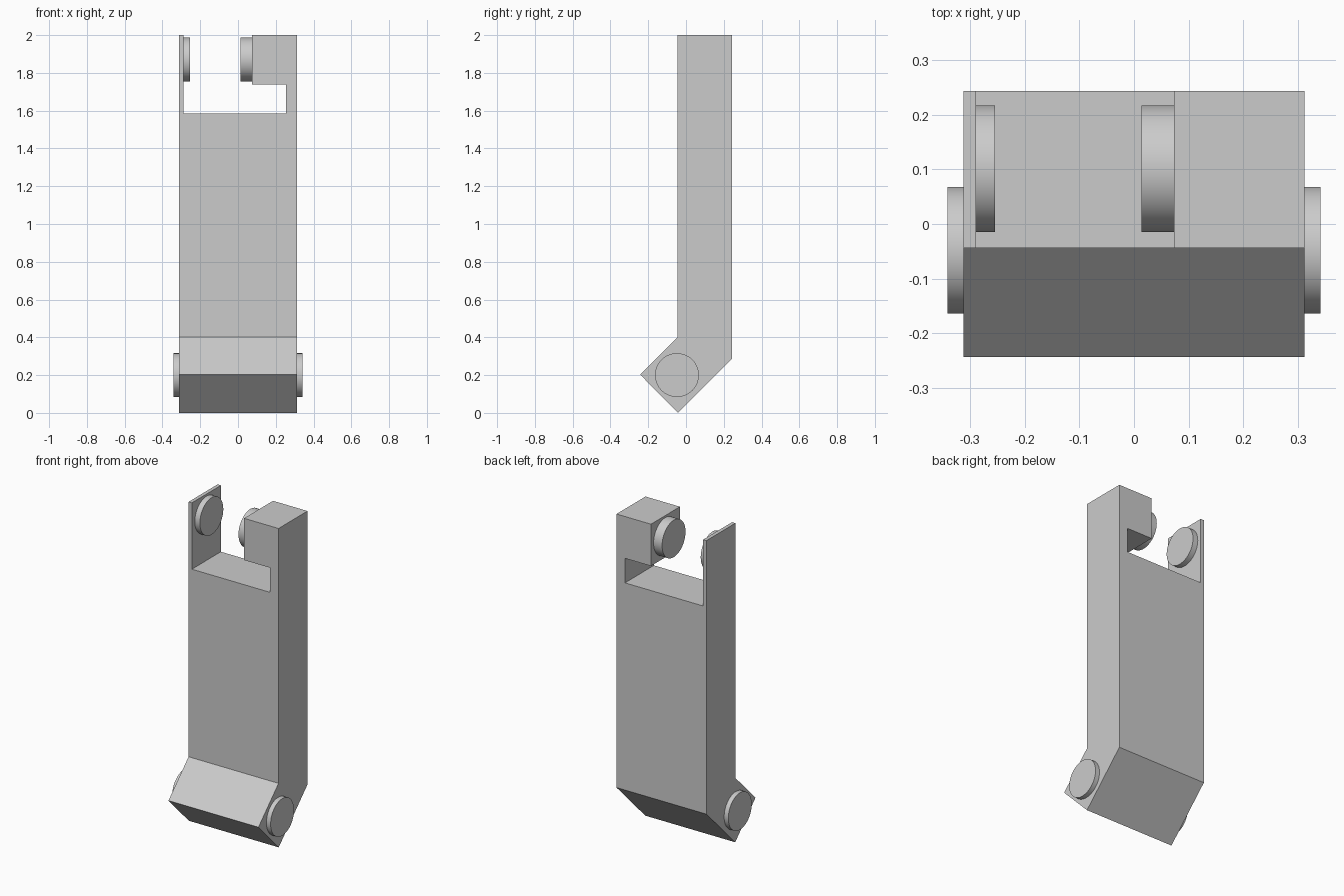
import bpy, bmesh, math
from mathutils import Matrix

if "Cube" in bpy.data.objects:
    bpy.data.objects.remove(bpy.data.objects["Cube"])


def prism(name, points, depth):
    """Closed polygon swept along a straight vector."""
    bm = bmesh.new()
    face = bm.faces.new([bm.verts.new(p) for p in points])
    swept = bmesh.ops.extrude_face_region(bm, geom=[face])
    verts = [v for v in swept["geom"] if isinstance(v, bmesh.types.BMVert)]
    bmesh.ops.translate(bm, verts=verts, vec=depth)
    bmesh.ops.recalc_face_normals(bm, faces=bm.faces)
    return add_object(name, bm)


def disc(name, x0, x1, y, z, radius=0.116):
    """Round boss with its axis along x."""
    bm = bmesh.new()
    place = Matrix.Translation(((x0 + x1) / 2, y, z)) @ Matrix.Rotation(math.pi / 2, 4, 'Y')
    bmesh.ops.create_cone(bm, cap_ends=True, segments=64, radius1=radius,
                          radius2=radius, depth=x1 - x0, matrix=place)
    obj = add_object(name, bm)
    bpy.ops.object.select_all(action='DESELECT')
    obj.select_set(True)
    bpy.context.view_layer.objects.active = obj
    bpy.ops.object.shade_smooth_by_angle(angle=math.radians(30))


def add_object(name, bm):
    mesh = bpy.data.meshes.new(name)
    bm.to_mesh(mesh)
    bm.free()
    obj = bpy.data.objects.new(name, mesh)
    bpy.context.collection.objects.link(obj)
    return obj


HALF_W = 0.312

# Bent arm: side profile swept across the width
side = [(-0.044, 2), (0.243, 2), (0.243, 0.285), (-0.042, 0),
        (-0.243, 0.203), (-0.044, 0.402)]
arm = prism("bent_arm", [(-HALF_W, y, z) for y, z in side], (2 * HALF_W, 0, 0))

# L-shaped slot through the top
slot = [(-0.289, 2.1), (-0.289, 1.584), (0.253, 1.584), (0.253, 1.738),
        (0.073, 1.738), (0.073, 2.1)]
cutter = prism("slot_cutter", [(x, -0.4, z) for x, z in slot], (0, 0.8, 0))
cutter.hide_render = True
cutter.hide_set(True)
cut = arm.modifiers.new("slot", 'BOOLEAN')
cut.operation = 'DIFFERENCE'
cut.solver = 'EXACT'
cut.object = cutter

# Upper discs facing each other inside the slot
disc("upper_disc_left", -0.295, -0.254, 0.101, 1.871)
disc("upper_disc_right", 0.014, 0.08, 0.101, 1.871)

# Lower discs on the outer sides of the foot
for label, s in (("left", -1), ("right", 1)):
    inner, outer = s * 0.305, s * 0.341
    disc("lower_disc_" + label, min(inner, outer), max(inner, outer), -0.048, 0.2)
